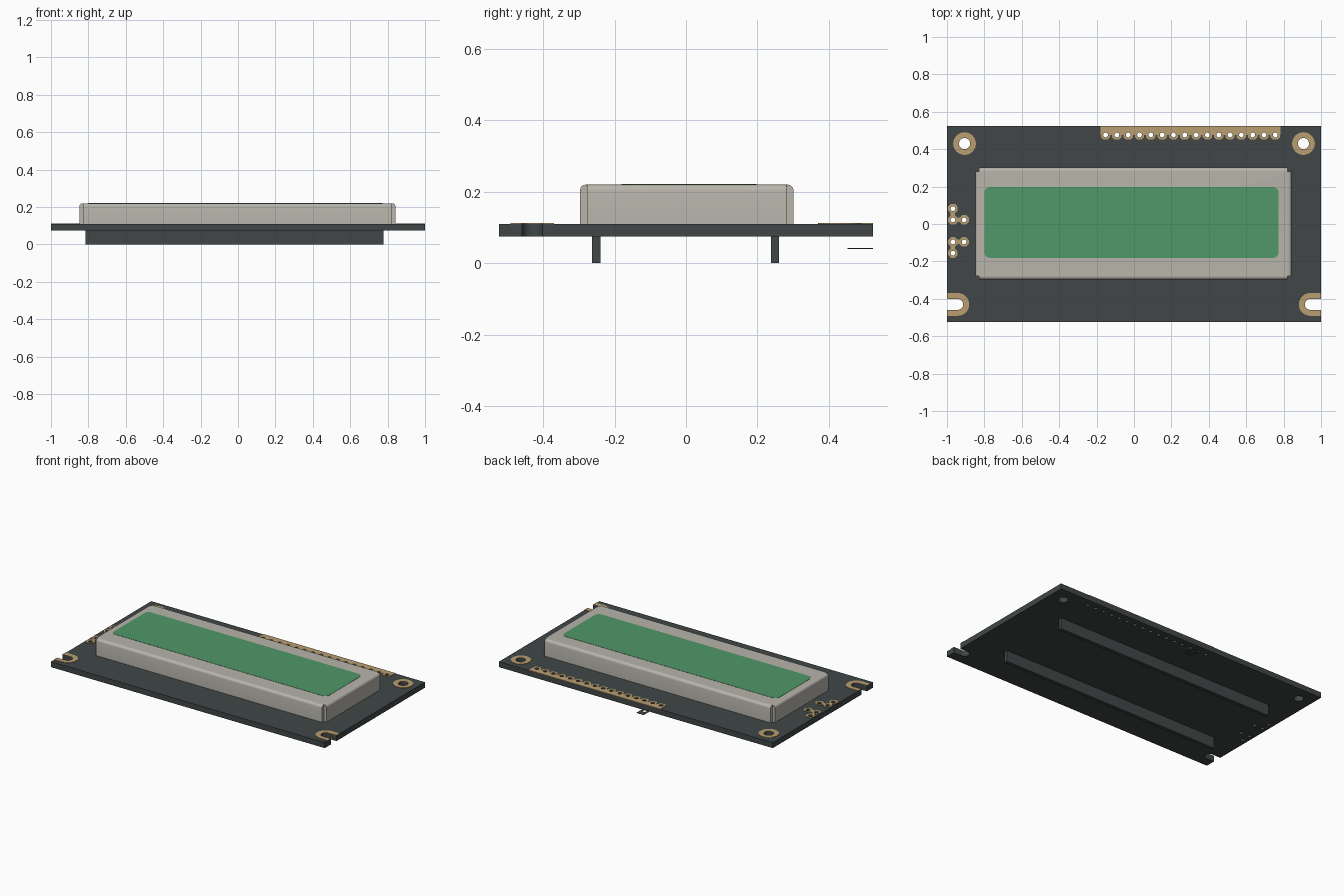
import bpy, bmesh
from math import pi, cos, sin

cube = bpy.data.objects.get("Cube")
if cube:
    bpy.data.objects.remove(cube, do_unlink=True)


def material(name, rgb):
    m = bpy.data.materials.new(name)
    m.use_nodes = True
    m.diffuse_color = (*rgb, 1)
    bsdf = m.node_tree.nodes["Principled BSDF"]
    bsdf.inputs["Base Color"].default_value = (*rgb, 1)
    bsdf.inputs["Roughness"].default_value = 0.6
    return m


DARK = material("dark board", (0.052, 0.062, 0.062))
TAN = material("tan copper", (0.48, 0.345, 0.165))
GREY = material("warm grey metal", (0.48, 0.46, 0.41))
GREEN = material("green screen", (0.082, 0.314, 0.142))


def arc(x, y, r, a0=0.0, a1=2 * pi, n=24):
    """Points on an arc; a full circle leaves out the repeated end point."""
    full = abs(a1 - a0) > 2 * pi - 1e-4
    return [(x + r * cos(a0 + (a1 - a0) * i / n), y + r * sin(a0 + (a1 - a0) * i / n))
            for i in range(n if full else n + 1)]


def rect(x0, x1, y0, y1):
    return [(x0, y0), (x1, y0), (x1, y1), (x0, y1)]


def plate(name, loops, z0, z1, mat):
    """Flat slab between z0 and z1: first loop is the outline, the rest are holes."""
    cu = bpy.data.curves.new(name, 'CURVE')
    cu.dimensions = '2D'
    cu.fill_mode = 'BOTH'
    cu.extrude = (z1 - z0) / 2
    for pts in loops:
        sp = cu.splines.new('POLY')
        sp.points.add(len(pts) - 1)
        for p, (x, y) in zip(sp.points, pts):
            p.co = (x, y, 0, 1)
        sp.use_cyclic_u = True
    tmp = bpy.data.objects.new(name + "_outline", cu)
    bpy.context.collection.objects.link(tmp)
    bpy.context.view_layer.update()
    me = bpy.data.meshes.new_from_object(
        tmp.evaluated_get(bpy.context.evaluated_depsgraph_get()))
    bpy.data.objects.remove(tmp, do_unlink=True)
    bm = bmesh.new()
    bm.from_mesh(me)
    bmesh.ops.remove_doubles(bm, verts=bm.verts, dist=1e-5)
    bmesh.ops.translate(bm, verts=bm.verts, vec=(0, 0, (z0 + z1) / 2))
    bmesh.ops.recalc_face_normals(bm, faces=bm.faces)
    return finish(name, bm, me, mat)


def finish(name, bm, me, mat):
    bm.to_mesh(me)
    bm.free()
    me.materials.clear()
    me.materials.append(mat)
    ob = bpy.data.objects.new(name, me)
    bpy.context.collection.objects.link(ob)
    bpy.ops.object.select_all(action='DESELECT')
    ob.select_set(True)
    bpy.context.view_layer.objects.active = ob
    bpy.ops.object.shade_smooth_by_angle(angle=0.55)
    return ob


# Main sizes
HALF_Y = 0.523
BOARD_Z0, BOARD_Z1 = 0.074, 0.11
PAD_Z = 0.1125
PITCH = 0.0605
PIN_Y, PIN_HOLE = 0.476, 0.013
pins = [-0.152 + PITCH * i for i in range(16)]
jumpers = [(-0.968, 0.082), (-0.968, 0.022), (-0.908, 0.022),
           (-0.908, -0.096), (-0.968, -0.096), (-0.968, -0.156)]
MOUNT_X, MOUNT_Y, MOUNT_R = 0.906, 0.43, 0.03
SLOT_X, SLOT_R, RING_R = 0.942, 0.029, 0.061

# Circuit board with two open slots, two mounting holes and the pin holes
slot_right = arc(SLOT_X, -MOUNT_Y, SLOT_R, -pi / 2, -3 * pi / 2, 12)
slot_left = arc(-SLOT_X, -MOUNT_Y, SLOT_R, pi / 2, -pi / 2, 12)
outline = ([(-1, -HALF_Y), (1, -HALF_Y), (1, -MOUNT_Y - SLOT_R)] + slot_right
           + [(1, -MOUNT_Y + SLOT_R), (1, HALF_Y), (-1, HALF_Y),
              (-1, -MOUNT_Y + SLOT_R)] + slot_left + [(-1, -MOUNT_Y - SLOT_R)])
holes = [arc(s * MOUNT_X, MOUNT_Y, MOUNT_R) for s in (-1, 1)]
holes += [arc(x, PIN_Y, PIN_HOLE, n=12) for x in pins]
holes += [arc(x, y, PIN_HOLE, n=12) for x, y in jumpers]
plate("circuit_board", [outline] + holes, BOARD_Z0, BOARD_Z1, DARK)

# Copper around the mounting holes and slots
for side, s in (("left", 1), ("right", -1)):
    plate(side + "_mount_ring", [arc(s * MOUNT_X, MOUNT_Y, RING_R),
                                 arc(s * MOUNT_X, MOUNT_Y, MOUNT_R)],
          BOARD_Z1, PAD_Z, TAN)
    outer = arc(SLOT_X, -MOUNT_Y, RING_R, pi / 2, 3 * pi / 2, 16)
    inner = arc(SLOT_X, -MOUNT_Y, SLOT_R, 3 * pi / 2, pi / 2, 12)
    u = ([(1, -MOUNT_Y + RING_R)] + outer + [(1, -MOUNT_Y - RING_R),
         (1, -MOUNT_Y - SLOT_R)] + inner + [(1, -MOUNT_Y + SLOT_R)])
    plate(side + "_slot_ring", [[(s * x, y) for x, y in u]], BOARD_Z1, PAD_Z, TAN)

# Pin header strip along the back edge, with a rounded pad at each pin
strip = [(-0.18, HALF_Y), (-0.18, PIN_Y)]
pad_edge = [(-0.025, 0), (-0.025, -0.012), (-0.013, -0.024),
            (0.013, -0.024), (0.025, -0.012), (0.025, 0)]
for x in pins:
    strip += [(x + dx, PIN_Y + dy) for dx, dy in pad_edge]
strip += [(0.784, PIN_Y), (0.784, HALF_Y)]
plate("pin_strip", [strip] + [arc(x, PIN_Y, PIN_HOLE, n=12) for x in pins],
      BOARD_Z1, PAD_Z, TAN)

# Loose pad tab beneath the third pin
plate("lower_pin_tab", [rect(pins[2] - 0.026, pins[2] + 0.026, 0.452, HALF_Y),
                        arc(pins[2], PIN_Y, PIN_HOLE, n=12)], 0.04, 0.0425, DARK)

# Jumper pads on the right edge, joined by short bridges
for i, (x, y) in enumerate(jumpers):
    octagon = arc(x, y, 0.0275, pi / 8, pi / 8 + 2 * pi, 8)
    plate(f"jumper_pad_{i + 1}", [octagon, arc(x, y, PIN_HOLE, n=12)],
          BOARD_Z1, PAD_Z, TAN)
for i, (a, b) in enumerate(((0, 1), (1, 2), (3, 4), (4, 5))):
    cx, cy = [(p + q) / 2 for p, q in zip(jumpers[a], jumpers[b])]
    plate(f"jumper_bridge_{i + 1}", [rect(cx - 0.012, cx + 0.012, cy - 0.012, cy + 0.012)],
          BOARD_Z1, PAD_Z - 0.0005, TAN)

# Metal display frame: notched corners and rounded top bends
X0, X1, Y0, Y1, TOP, N = -0.848, 0.842, -0.297, 0.301, 0.22, 0.02
frame = [(X0 + N, Y0), (X1 - N, Y0), (X1 - N, Y0 + N), (X1, Y0 + N),
         (X1, Y1 - N), (X1 - N, Y1 - N), (X1 - N, Y1), (X0 + N, Y1),
         (X0 + N, Y1 - N), (X0, Y1 - N), (X0, Y0 + N), (X0 + N, Y0 + N)]
bm = bmesh.new()
base = bm.faces.new([bm.verts.new((x, y, BOARD_Z1)) for x, y in frame])
ext = bmesh.ops.extrude_face_region(bm, geom=[base], use_keep_orig=True)
bmesh.ops.translate(bm, vec=(0, 0, TOP - BOARD_Z1),
                    verts=[v for v in ext["geom"] if isinstance(v, bmesh.types.BMVert)])
bmesh.ops.recalc_face_normals(bm, faces=bm.faces)
bends = [e for e in bm.edges if e.calc_length() > 0.1
         and all(v.co.z > TOP - 0.001 for v in e.verts)]
bmesh.ops.bevel(bm, geom=bends, offset=0.017, segments=4, profile=0.5, affect='EDGES')
finish("display_frame", bm, bpy.data.meshes.new("display_frame"), GREY)

# Screen with rounded corners
SX0, SX1, SY0, SY1, R = -0.80, 0.773, -0.181, 0.197, 0.03
screen = []
for i, (x, y) in enumerate(((SX1 - R, SY1 - R), (SX0 + R, SY1 - R),
                            (SX0 + R, SY0 + R), (SX1 - R, SY0 + R))):
    screen += arc(x, y, R, i * pi / 2, (i + 1) * pi / 2, 6)
plate("screen", [screen], TOP - 0.003, TOP + 0.0015, GREEN)

# Long rails under the board
for name, y in (("front_rail", -0.251), ("back_rail", 0.249)):
    plate(name, [rect(-0.815, 0.778, y - 0.0115, y + 0.0115)], 0, BOARD_Z0, DARK)
